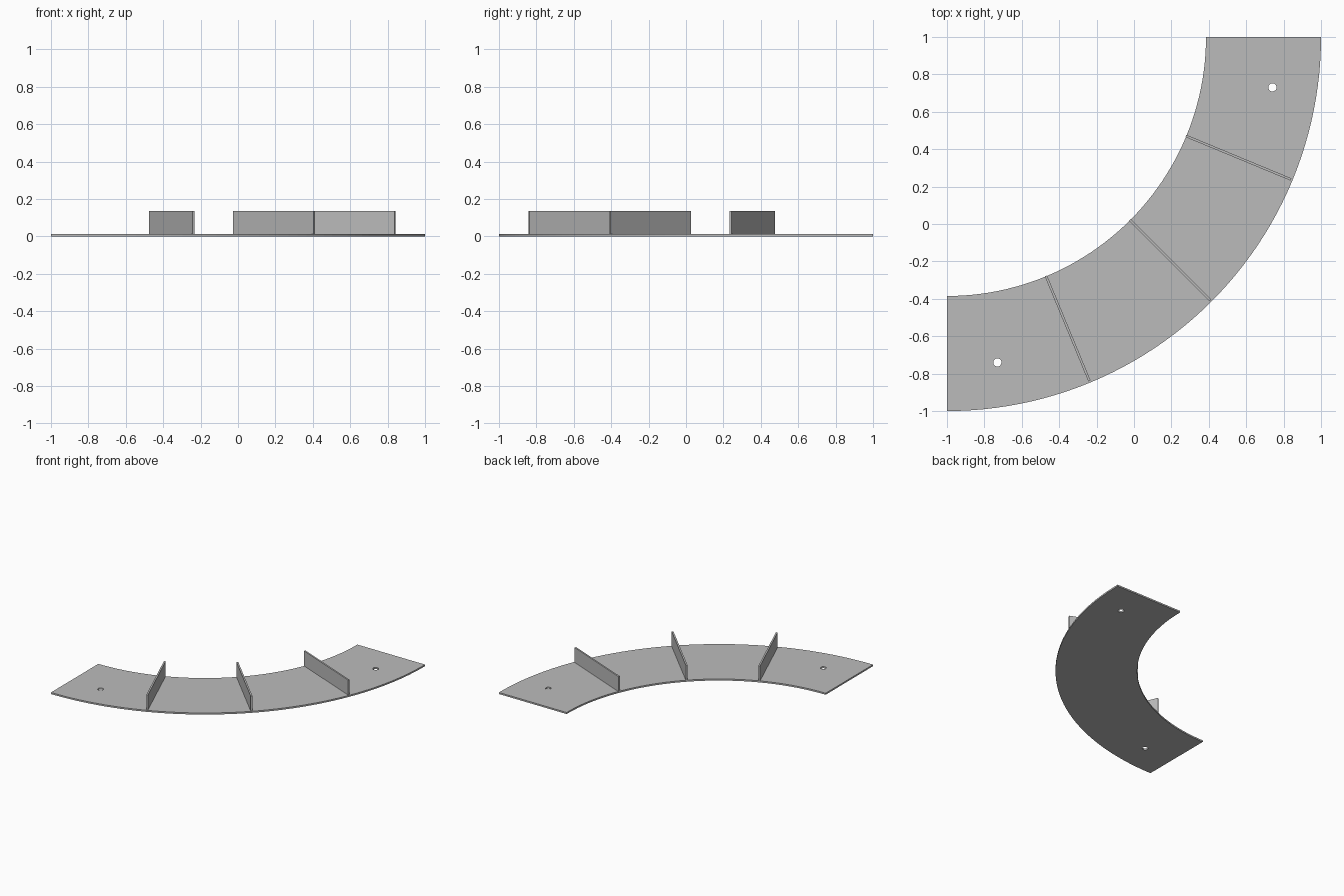
import bpy
import bmesh
from math import cos, sin, pi, radians
from mathutils import Matrix, Vector

cube = bpy.data.objects.get("Cube")
if cube:
    bpy.data.objects.remove(cube, do_unlink=True)

CENTRE = Vector((-1, 1, 0))       # centre of the quarter ring
INNER, OUTER = 1.385, 2.0
PLATE, TOP, WALL = 0.013, 0.136, 0.013
SEGMENTS = 48

grey = bpy.data.materials.new("light grey")
grey.use_nodes = True
colour = (0.5, 0.5, 0.5, 1)
grey.diffuse_color = colour
grey.node_tree.nodes["Principled BSDF"].inputs["Base Color"].default_value = colour


def polar(radius, angle):
    return CENTRE + Vector((radius * cos(angle), radius * sin(angle), 0))


def add_loop(curve, points):
    spline = curve.splines.new('POLY')
    spline.points.add(len(points) - 1)
    for target, p in zip(spline.points, points):
        target.co = (p.x, p.y, 0, 1)
    spline.use_cyclic_u = True


# Curved base plate with a screw hole near each end
curve = bpy.data.curves.new("base_plate", 'CURVE')
curve.dimensions = '2D'
curve.fill_mode = 'BOTH'
curve.extrude = PLATE / 2
angles = [-pi / 2 * i / SEGMENTS for i in range(SEGMENTS + 1)]
add_loop(curve, [polar(OUTER, a) for a in angles]
         + [polar(INNER, a) for a in reversed(angles)])
for degrees in (-8.8, -81.2):
    hole = polar(1.761, radians(degrees))
    add_loop(curve, [hole + 0.022 * Vector((cos(t), sin(t), 0))
                     for t in (2 * pi * i / 24 for i in range(24))])
plate = bpy.data.objects.new("base_plate", curve)
bpy.context.collection.objects.link(plate)
plate.location.z = PLATE / 2
bpy.ops.object.select_all(action='DESELECT')
plate.select_set(True)
bpy.context.view_layer.objects.active = plate
bpy.ops.object.convert(target='MESH')
plate = bpy.context.object
plate.data.materials.clear()
plate.data.materials.append(grey)
bm = bmesh.new()
bm.from_mesh(plate.data)
bmesh.ops.remove_doubles(bm, verts=bm.verts, dist=0.0001)
bmesh.ops.recalc_face_normals(bm, faces=bm.faces)
for face in bm.faces:
    face.smooth = False
bm.to_mesh(plate.data)
bm.free()

# Three upright radial dividers
BOTTOM = PLATE / 2
WALL_START, WALL_END = 1.383, 1.991
for name, degrees in (("right", -67.5), ("middle", -45), ("left", -22.5)):
    bm = bmesh.new()
    bmesh.ops.create_cube(bm, size=1, matrix=Matrix.Diagonal(
        (WALL_END - WALL_START, WALL, TOP - BOTTOM, 1)))
    mesh = bpy.data.meshes.new(name + "_divider")
    bm.to_mesh(mesh)
    bm.free()
    mesh.materials.append(grey)
    divider = bpy.data.objects.new(name + "_divider", mesh)
    divider.location = polar((WALL_START + WALL_END) / 2, radians(degrees))
    divider.location.z = (TOP + BOTTOM) / 2
    divider.rotation_euler.z = radians(degrees)
    bpy.context.collection.objects.link(divider)
